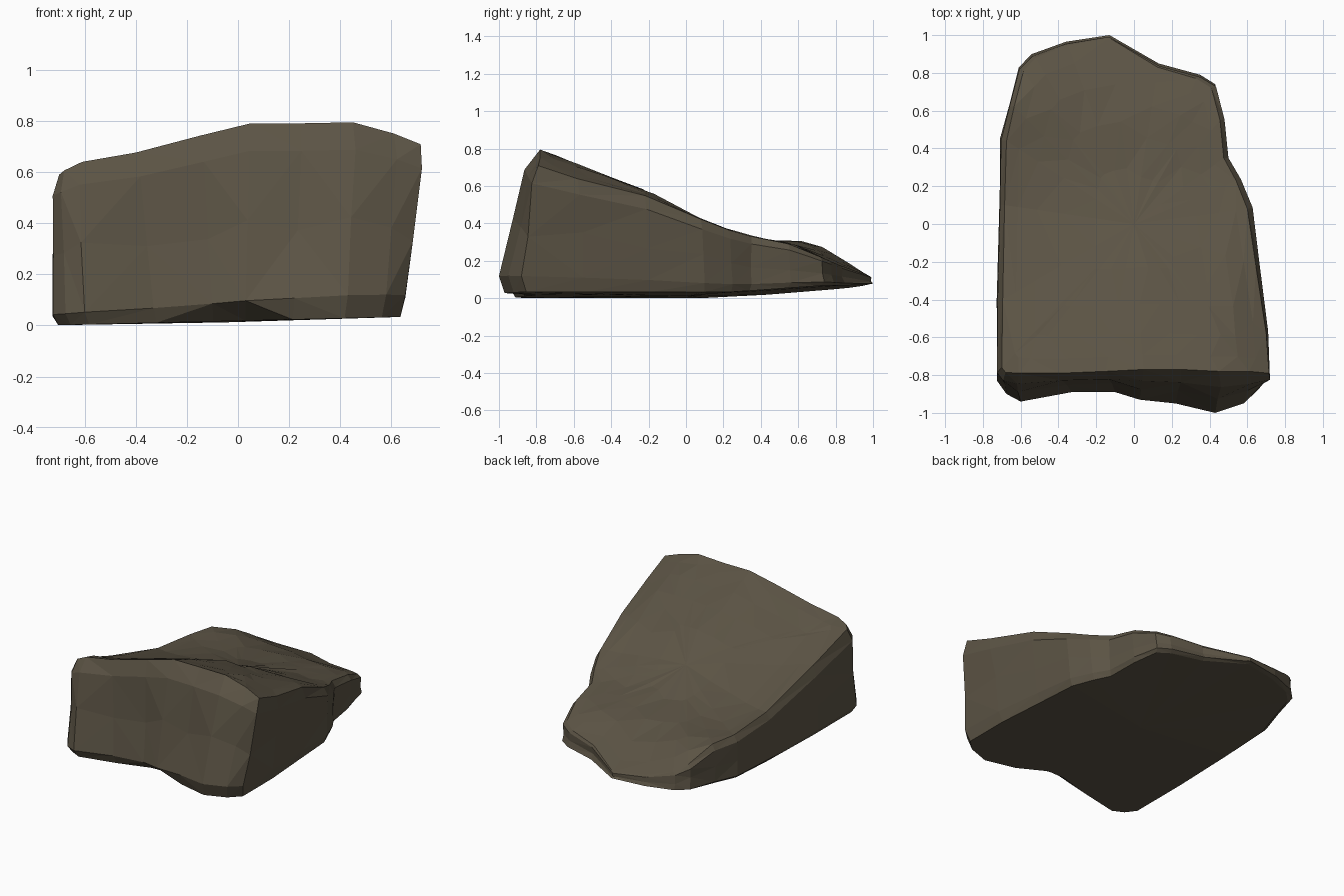
import bpy, bmesh, math, random

if "Cube" in bpy.data.objects:
    bpy.data.objects.remove(bpy.data.objects["Cube"])
random.seed(4)

# Outline columns, counter-clockwise: widest low point (x, y), then top rim point (x, y)
COLUMNS = [
    (-.725, -.83, -.70, -.76), (-.675, -.90, -.68, -.785), (-.60, -.94, -.61, -.79),
    (-.33, -.89, -.40, -.79), (-.10, -.89, -.15, -.78), (.03, -.93, .05, -.77),
    (.22, -.95, .25, -.77), (.43, -1.0, .45, -.78), (.58, -.95, .61, -.78),
    (.655, -.88, .715, -.79), (.655, -.55, .70, -.58), (.63, -.20, .645, -.22),
    (.61, .10, .60, .08), (.55, .25, .54, .23), (.49, .35, .475, .35),
    (.47, .56, .455, .55), (.43, .74, .41, .72), (.35, .79, .33, .77),
    (.13, .85, .125, .83), (-.13, 1.0, -.13, .985), (-.36, .965, -.35, .945),
    (-.54, .90, -.52, .88), (-.61, .83, -.585, .81), (-.66, .63, -.635, .62),
    (-.71, .45, -.675, .44), (-.71, .10, -.685, .10), (-.725, -.40, -.695, -.40)]

# Sloping top: side profiles (y, z) along the steady right and benched left flanks
RIGHT = [(-.78, .795), (-.5, .685), (-.3, .605), (-.15, .55), (0, .455), (.28, .345),
         (.6, .28), (.72, .22), (.85, .165), (1, .11)]
LEFT = [(-.78, .645), (-.4, .51), (-.1, .39), (.05, .35), (.2, .325), (.4, .31),
        (.6, .31), (.72, .28), (.85, .20), (1, .11)]


def sample(profile, y):
    if y <= profile[0][0]:
        return profile[0][1]
    for (y0, z0), (y1, z1) in zip(profile, profile[1:]):
        if y <= y1:
            return z0 + (z1 - z0) * (y - y0) / (y1 - y0)
    return profile[-1][1]


def top_z(x, y):
    t = min(1, max(0, (x + .52) / .57))
    z = sample(LEFT, y) * (1 - t) + sample(RIGHT, y) * t
    near_front = min(1, max(0, (.1 - y) / .7))
    drop = max(0, x - .5) / .2 if x > 0 else max(0, -x - .6) / .1 * .6
    return z - .08 * drop * near_front


def bottom_z(x, y):
    return .018 + .024 * x + .06 * max(0, (y - .2) / .8)


def wall_point(col, blend, height, push=1.0):
    bx, by, rx, ry = col
    x, y = (bx + (rx - bx) * blend) * push, by + (ry - by) * blend
    low, high = bottom_z(bx, by), top_z(rx, ry)
    return x, y, low + (high - low) * height


def foot_point(col):
    x, y = col[0] * .97, col[1] * .97
    if y < -.7:                      # undercut hollow in the middle of the front
        y += .10 * math.exp(-(x / .13) ** 2)
    return x, y, max(0, bottom_z(x, y))


def top_point(col, scale):
    x, y = col[2] * scale, col[3] * scale
    return x, y, top_z(x, y) + random.uniform(-.004, .004)


# Stack rings from the foot, up the walls and across the top
rings = [[foot_point(c) for c in COLUMNS],
         [wall_point(c, 0, .10 + .04 * c[0]) for c in COLUMNS],
         [wall_point(c, .32, .48, 1.02) for c in COLUMNS],
         [wall_point(c, .62, .86, 1.04 if c[0] > 0 else 1.022) for c in COLUMNS],
         [wall_point(c, 1, 1) for c in COLUMNS]]
# Chip the middle of the walls unevenly
rings[2] = [(x * random.uniform(.985, 1.0), y * random.uniform(.985, 1.0),
             z * random.uniform(.88, 1.1)) for x, y, z in rings[2]]
for scale in (.9, .75, .55, .3):
    rings.append([top_point(c, scale) for c in COLUMNS])

bm = bmesh.new()
loops = [[bm.verts.new(p) for p in ring] for ring in rings]
n = len(COLUMNS)
for lower, upper in zip(loops, loops[1:]):
    for i in range(n):
        j = (i + 1) % n
        bm.faces.new((lower[i], lower[j], upper[j], upper[i]))
peak = bm.verts.new((0, 0, top_z(0, 0)))
base = bm.verts.new((-.05, 0, .012))
for i in range(n):
    j = (i + 1) % n
    bm.faces.new((loops[-1][i], loops[-1][j], peak))
    bm.faces.new((loops[0][j], loops[0][i], base))
bmesh.ops.triangulate(bm, faces=bm.faces[:])
bmesh.ops.recalc_face_normals(bm, faces=bm.faces[:])

mesh = bpy.data.meshes.new("boulder")
bm.to_mesh(mesh)
bm.free()
stone = bpy.data.materials.new("brown grey stone")
stone.diffuse_color = (.106, .088, .059, 1)
stone.use_nodes = True
stone.node_tree.nodes["Principled BSDF"].inputs["Base Color"].default_value = stone.diffuse_color
mesh.materials.append(stone)
boulder = bpy.data.objects.new("boulder", mesh)
bpy.context.collection.objects.link(boulder)
